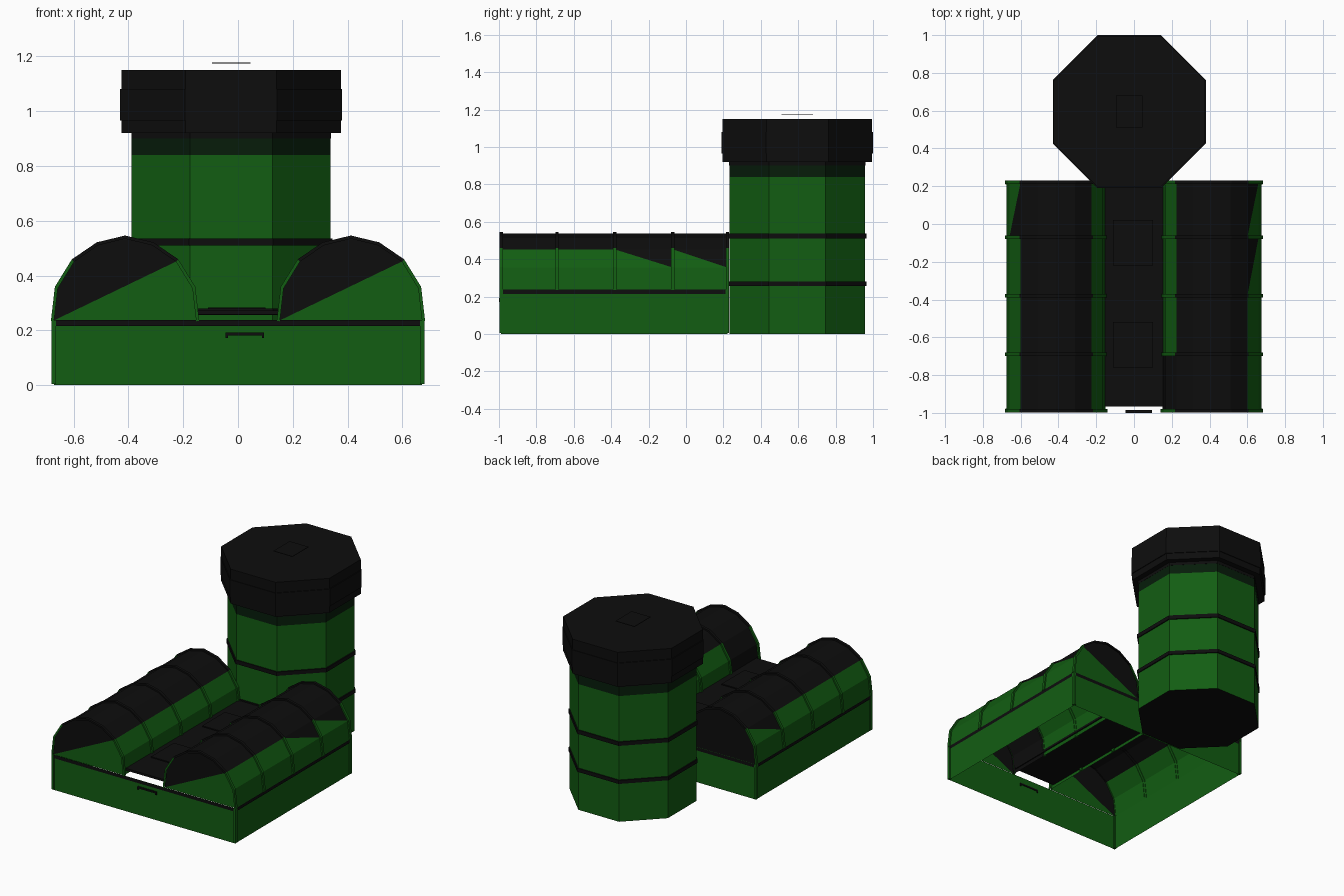
import bpy, bmesh, math
from mathutils import Vector

if "Cube" in bpy.data.objects:
    bpy.data.objects.remove(bpy.data.objects["Cube"])


def material(name, rgb):
    m = bpy.data.materials.new(name)
    m.diffuse_color = (*rgb, 1)
    m.use_nodes = True
    m.node_tree.nodes["Principled BSDF"].inputs["Base Color"].default_value = m.diffuse_color
    return m


GREEN, BLACK, SHADE = 0, 1, 2
MATS = [material("green", (0.006, 0.11, 0.006)),
        material("black", (0.004, 0.004, 0.004)),
        material("dark_green", (0.002, 0.012, 0.003))]


def finish(name, bm):
    bmesh.ops.remove_doubles(bm, verts=bm.verts, dist=0.0001)
    mesh = bpy.data.meshes.new(name)
    bm.to_mesh(mesh)
    bm.free()
    for m in MATS:
        mesh.materials.append(m)
    ob = bpy.data.objects.new(name, mesh)
    bpy.context.collection.objects.link(ob)
    return ob


def face(bm, pts, mat):
    f = bm.faces.new([bm.verts.new(p) for p in pts])
    f.material_index = mat
    return f


def box(name, x0, x1, y0, y1, z0, z1, mat):
    bm = bmesh.new()
    bmesh.ops.create_cube(bm, size=1)
    for v in bm.verts:
        v.co = Vector(((x0 + x1) / 2 + v.co.x * (x1 - x0),
                       (y0 + y1) / 2 + v.co.y * (y1 - y0),
                       (z0 + z1) / 2 + v.co.z * (z1 - z0)))
    for f in bm.faces:
        f.material_index = mat
    return finish(name, bm)


def walls(name, hx, y0, y1, z0, z1, mat):
    # open four-sided wall loop
    bm = bmesh.new()
    c = [(-hx, y0), (hx, y0), (hx, y1), (-hx, y1)]
    for i in range(4):
        a, b = c[i], c[(i + 1) % 4]
        face(bm, [(*a, z0), (*b, z0), (*b, z1), (*a, z1)], mat)
    return finish(name, bm)


TOWER = (-0.025, 0.595)


def octagon(name, apothem, z0, z1, mat, bottom=None):
    # octagonal prism with flat sides facing the axes
    r = apothem / math.cos(math.pi / 8)
    bm = bmesh.new()
    ring = [(TOWER[0] + r * math.cos(math.pi / 8 + i * math.pi / 4),
             TOWER[1] + r * math.sin(math.pi / 8 + i * math.pi / 4)) for i in range(8)]
    for i in range(8):
        a, b = ring[i], ring[(i + 1) % 8]
        face(bm, [(*a, z0), (*b, z0), (*b, z1), (*a, z1)], mat)
    face(bm, [(*p, z1) for p in ring], mat)
    face(bm, [(*p, z0) for p in reversed(ring)], mat if bottom is None else bottom)
    return finish(name, bm)


# Base tray, open underneath, with a dark belt around its top edge
walls("base_walls", 0.672, -0.99, 0.222, 0.0, 0.235, GREEN)
walls("base_belt", 0.678, -0.996, 0.228, 0.215, 0.237, BLACK)
for x in (-0.672, 0.672):
    for y in (-0.988, 0.22):
        box("corner_post", x - 0.008, x + 0.008, y - 0.01, y + 0.01, 0.005, 0.235, GREEN)

# Flat deck between the vaults, with two thin hatches
box("deck", -0.16, 0.16, -0.965, 0.225, 0.258, 0.272, BLACK)
for y in (-0.64, -0.10):
    box("deck_hatch", -0.11, 0.10, y - 0.12, y + 0.12, 0.277, 0.284, BLACK)

# Front handle
box("handle_bar", -0.045, 0.095, -1.0, -0.985, 0.182, 0.192, BLACK)
for x in (-0.041, 0.091):
    box("handle_leg", x - 0.004, x + 0.004, -1.0, -0.985, 0.172, 0.183, BLACK)

# Arched vaults
HALF = [(-0.262, 0.235), (-0.248, 0.355), (-0.188, 0.452), (-0.1, 0.512)]
ARCH = HALF + [(0, 0.536)] + [(-x, z) for x, z in reversed(HALF)]
STATIONS = [-0.988, -0.69, -0.38, -0.07, 0.222]


def strip_colour(i):
    return GREEN if i in (0, 1, 6, 7) else BLACK


def vault(side):
    cx = side * 0.412
    bm = bmesh.new()
    for s in range(4):
        y0, y1 = STATIONS[s], STATIONS[s + 1]
        for i in range(8):
            (xa, za), (xb, zb) = ARCH[i], ARCH[i + 1]
            a0, a1 = (cx + xa, y0, za), (cx + xa, y1, za)
            b0, b1 = (cx + xb, y0, zb), (cx + xb, y1, zb)
            outer = i == (6 if side > 0 else 1)
            if outer and s >= (2 if side > 0 else 3):
                # diagonal colour split on the upper green strip
                if side > 0:
                    face(bm, [a0, b1, a1], BLACK)
                    face(bm, [a0, b0, b1], GREEN)
                    # lower strip stays green
                else:
                    face(bm, [a0, b0, b1], BLACK)
                    face(bm, [a0, b1, a1], GREEN)
            elif side > 0 and s == 0 and i in (0, 1):
                face(bm, [a0, b0, b1, a1], BLACK)
            else:
                face(bm, [a0, b0, b1, a1], strip_colour(i))
    # end walls, divided by a diagonal
    for y, split in ((STATIONS[0], True), (STATIONS[-1], side > 0)):
        pts = [(cx + x, y, z) for x, z in ARCH]
        face(bm, pts[:7], BLACK)
        face(bm, [pts[0]] + pts[6:], GREEN if split else BLACK)
    bmesh.ops.recalc_face_normals(bm, faces=bm.faces)
    finish("vault_right" if side > 0 else "vault_left", bm)

    # Arched ribs: thin bands standing just proud of the vault
    for n, y in enumerate(STATIONS):
        bm = bmesh.new()
        y0, y1 = y - 0.009, y + 0.009
        for i in range(8):
            quad = []
            for j in (i, i + 1):
                x, z = ARCH[j]
                k = 1.033
                quad.append(((cx + x * 0.99, z - 0.002),
                             (cx + x * k, 0.235 + (z - 0.235) * k)))
            (ai, ao), (bi, bo) = quad
            p = lambda q, yy: (q[0], yy, q[1])
            c = strip_colour(i)
            face(bm, [p(ao, y0), p(bo, y0), p(bo, y1), p(ao, y1)], c)
            face(bm, [p(ai, y0), p(bi, y0), p(bo, y0), p(ao, y0)], c)
            face(bm, [p(ai, y1), p(ao, y1), p(bo, y1), p(bi, y1)], c)
        bmesh.ops.recalc_face_normals(bm, faces=bm.faces)
        finish("vault_rib", bm)


vault(-1)
vault(1)

# Octagonal tower with belts and a wide cap
octagon("tower_body", 0.363, 0.0, 0.84, GREEN, BLACK)
octagon("tower_neck", 0.363, 0.84, 0.90, SHADE)
octagon("tower_collar", 0.364, 0.90, 0.925, BLACK)
octagon("lower_belt", 0.370, 0.256, 0.280, BLACK)
octagon("upper_belt", 0.370, 0.510, 0.536, BLACK)
octagon("tower_cap", 0.400, 0.92, 1.15, BLACK)
octagon("cap_belt", 0.405, 0.965, 1.08, BLACK)

# Thin plate above the cap
box("cap_plate", -0.095, 0.045, 0.51, 0.68, 1.174, 1.177, BLACK)
